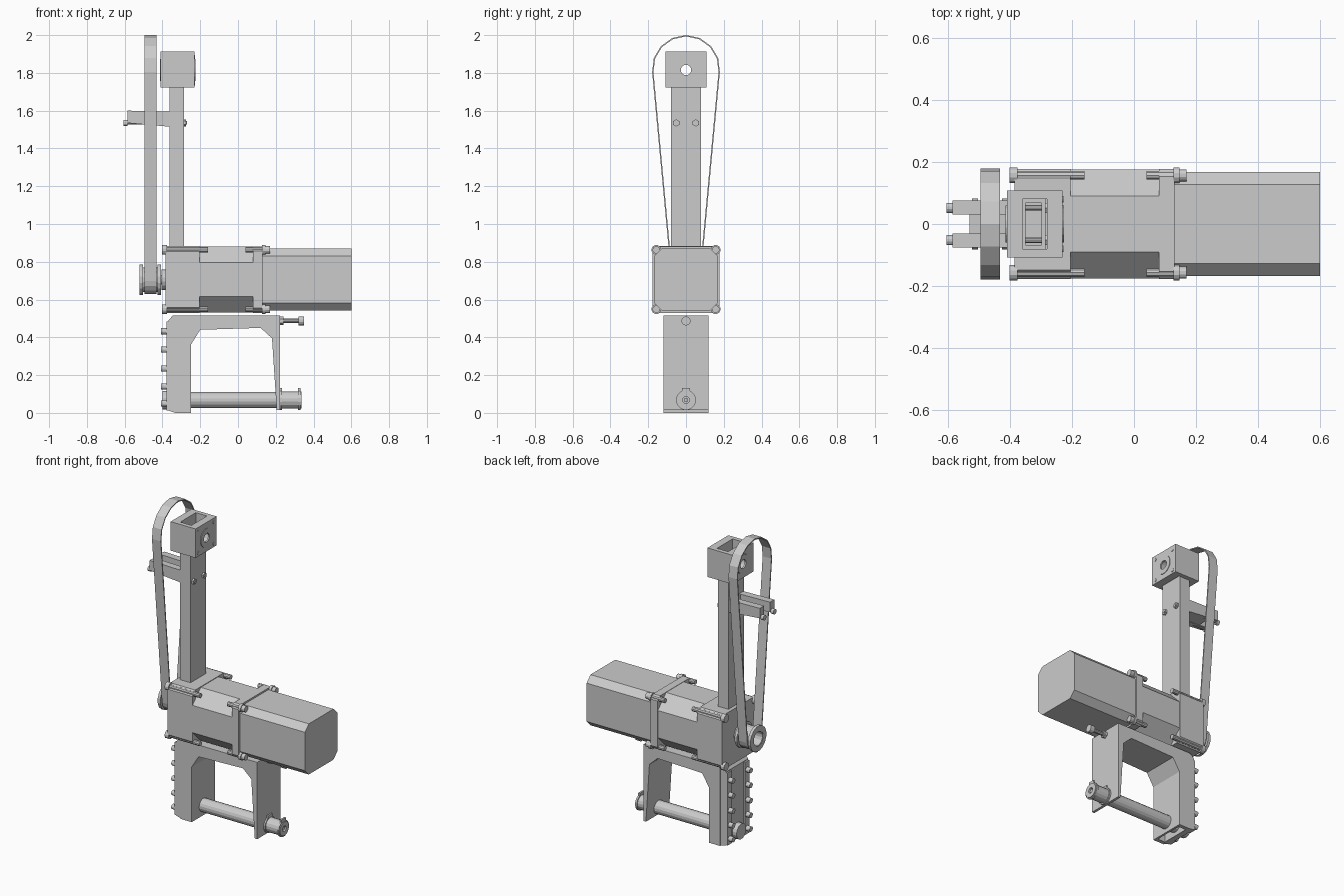
import bpy, bmesh
from math import sin, cos, pi, radians

if "Cube" in bpy.data.objects:
    bpy.data.objects.remove(bpy.data.objects["Cube"])


def prism(name, pts, a, b, axis='x'):
    """Extrude a profile: (y, z) points along x, or (x, z) points along y."""
    bm = bmesh.new()
    put = (lambda p, t: (t, p[0], p[1])) if axis == 'x' else (lambda p, t: (p[0], t, p[1]))
    lo = [bm.verts.new(put(p, a)) for p in pts]
    hi = [bm.verts.new(put(p, b)) for p in pts]
    n = len(pts)
    bm.faces.new(lo)
    bm.faces.new(hi)
    for i in range(n):
        j = (i + 1) % n
        bm.faces.new((lo[i], lo[j], hi[j], hi[i]))
    bmesh.ops.recalc_face_normals(bm, faces=bm.faces)
    me = bpy.data.meshes.new(name)
    bm.to_mesh(me)
    bm.free()
    ob = bpy.data.objects.new(name, me)
    bpy.context.collection.objects.link(ob)
    return ob


def box(name, x0, x1, y0, y1, z0, z1):
    return prism(name, [(y0, z0), (y1, z0), (y1, z1), (y0, z1)], x0, x1)


def rod(name, x0, x1, y, z, r, n=16):
    pts = [(y + r * cos(2 * pi * (i + .5) / n), z + r * sin(2 * pi * (i + .5) / n)) for i in range(n)]
    return prism(name, pts, x0, x1)


def cham(w, h, c, z):
    """Rectangle with cut corners, half sizes w and h, centred at height z."""
    return [(w, z - h + c), (w, z + h - c), (w - c, z + h), (c - w, z + h),
            (-w, z + h - c), (-w, z - h + c), (c - w, z - h), (w - c, z - h)]


def cut(ob, *tools):
    for t in tools:
        m = ob.modifiers.new('cut', 'BOOLEAN')
        m.operation = 'DIFFERENCE'
        m.solver = 'EXACT'
        m.object = t
        bpy.context.view_layer.objects.active = ob
        bpy.ops.object.modifier_apply(modifier=m.name)
        bpy.data.objects.remove(t)
    return ob


def bolt(name, head0, head1, tip, y, z, rh, rs):
    rod(name + '_head', head0, head1, y, z, rh, 12)
    rod(name + '_shank', head1 if tip > head1 else tip, tip if tip > head1 else head0, y, z, rs, 10)


# Top bearing block with a vertical window and a cross bore
cut(box('bearing_block', -.41, -.23, -.108, .108, 1.723, 1.912),
    box('c', -.36, -.28, -.08, .08, 1.6, 2.1),
    rod('c', -.5, -.1, 0, 1.815, .045))
for x0, x1 in ((-.236, -.226), (-.414, -.404)):
    cut(rod('bearing_ring', x0, x1, 0, 1.815, .06), rod('c', -.6, 0, 0, 1.815, .028))
for y in (-.08, .08):
    for z in (1.745, 1.885):
        rod('block_screw', -.232, -.227, y, z, .011, 10)

# Hollow column
cut(box('column', -.362, -.286, -.08, .08, .8, 1.73),
    box('c', -.35, -.298, -.068, .068, .9, 2))

# Belt guide arm on the column
arm = [(-.585, 1.535), (-.36, 1.515), (-.36, 1.595), (-.585, 1.6)]
for s in (-1, 1):
    prism('guide_arm_side', arm, s * .03, s * .075, 'y')
    bolt('guide_bolt', -.605, -.585, -.27, s * .052, 1.535, .017, .009)
    rod('guide_nut', -.286, -.274, s * .052, 1.535, .019, 6)
prism('guide_arm_floor', [(-.53, 1.532), (-.36, 1.517), (-.36, 1.54), (-.53, 1.555)], -.04, .04, 'y')
box('guide_arm_plate', -.372, -.36, -.075, .075, 1.515, 1.595)

# Belt around the large top radius and the pulley
def loop(d):
    top = [radians(-5 + 190 * i / 8) for i in range(9)]
    low = [radians(185 + 170 * i / 8) for i in range(9)]
    return ([((.18 - d) * cos(a), 1.82 + (.18 - d) * sin(a)) for a in top] +
            [((.076 - d) * cos(a), .705 + (.076 - d) * sin(a)) for a in low])

cut(prism('belt', loop(0), -.495, -.432), prism('c', loop(.007), -.6, -.3))

# Pulley and gearbox output
cut(rod('pulley_hub', -.52, -.412, 0, .705, .067, 16), rod('c', -.6, -.45, 0, .705, .045))
for x0, x1 in ((-.522, -.503), (-.425, -.408)):
    cut(rod('pulley_flange', x0, x1, 0, .705, .083, 16), rod('c', -.7, 0, 0, .705, .05))
rod('output_shaft', -.47, -.38, 0, .705, .025)
rod('output_boss', -.405, -.38, 0, .705, .055)

# Gearbox, round-cornered body, flange and motor
ZC = .706
prism('gearbox', cham(.178, .178, .03, ZC), -.385, -.205)
prism('gear_body', cham(.176, .174, .085, ZC), -.205, .085)
prism('motor_flange', cham(.178, .176, .025, ZC), .08, .13)
prism('motor', cham(.167, .165, .04, ZC), .13, .6)
for sy in (-1, 1):
    for sz in (-1, 1):
        y, z = sy * .157, ZC + sz * .157
        bolt('gearbox_bolt', -.402, -.375, -.16, y, z, .026, .015)
        bolt('motor_bolt', .145, .17, .04, y, z, .02, .015)
        rod('motor_washer', .128, .146, y, z, .026, 12)

# Lower arch frame, with a hollow left leg
arch = [(-.33, 0), (-.25, 0), (-.25, .36), (-.2, .44), (.12, .45), (.18, .395),
        (.205, .015), (.222, .015), (.222, .516), (-.33, .516)]
cut(prism('arch_frame', arch, -.12, .12, 'y'),
    box('c', -.318, -.264, -.095, .095, -.1, .42))

# Cover plate with two columns of bolts
prism('cover_plate', [(-.368, .012), (-.33, 0), (-.33, .516), (-.345, .516), (-.368, .49)],
      -.115, .115, 'y')
for s in (-1, 1):
    box('cover_rail', -.378, -.366, s * .09 - .022, s * .09 + .022, .012, .485)
    for z in (.05, .14, .235, .335, .432):
        bolt('cover_bolt', -.407, -.375, -.32, s * .09, z, .017, .01)

# Lower axle with end roller and keyed flange
rod('axle', -.385, .225, 0, .068, .043)
rod('axle_cap', -.4, -.365, 0, .068, .05)
cut(rod('roller', .222, .335, 0, .068, .046), rod('c', .31, .4, 0, .068, .018))
rod('roller_bolt', .29, .328, 0, .068, .012, 10)
for x0, x1 in ((.222, .232), (.318, .33)):
    cut(rod('roller_flange', x0, x1, 0, .068, .053), rod('c', .1, .5, 0, .068, .03))
    box('flange_tab', x0, x1, -.022, .022, .11, .132)

# Tension bolt on the arch
bolt('tension_bolt', .32, .35, .2, 0, .487, .024, .012)
rod('tension_nut', .222, .24, 0, .487, .022, 6)
